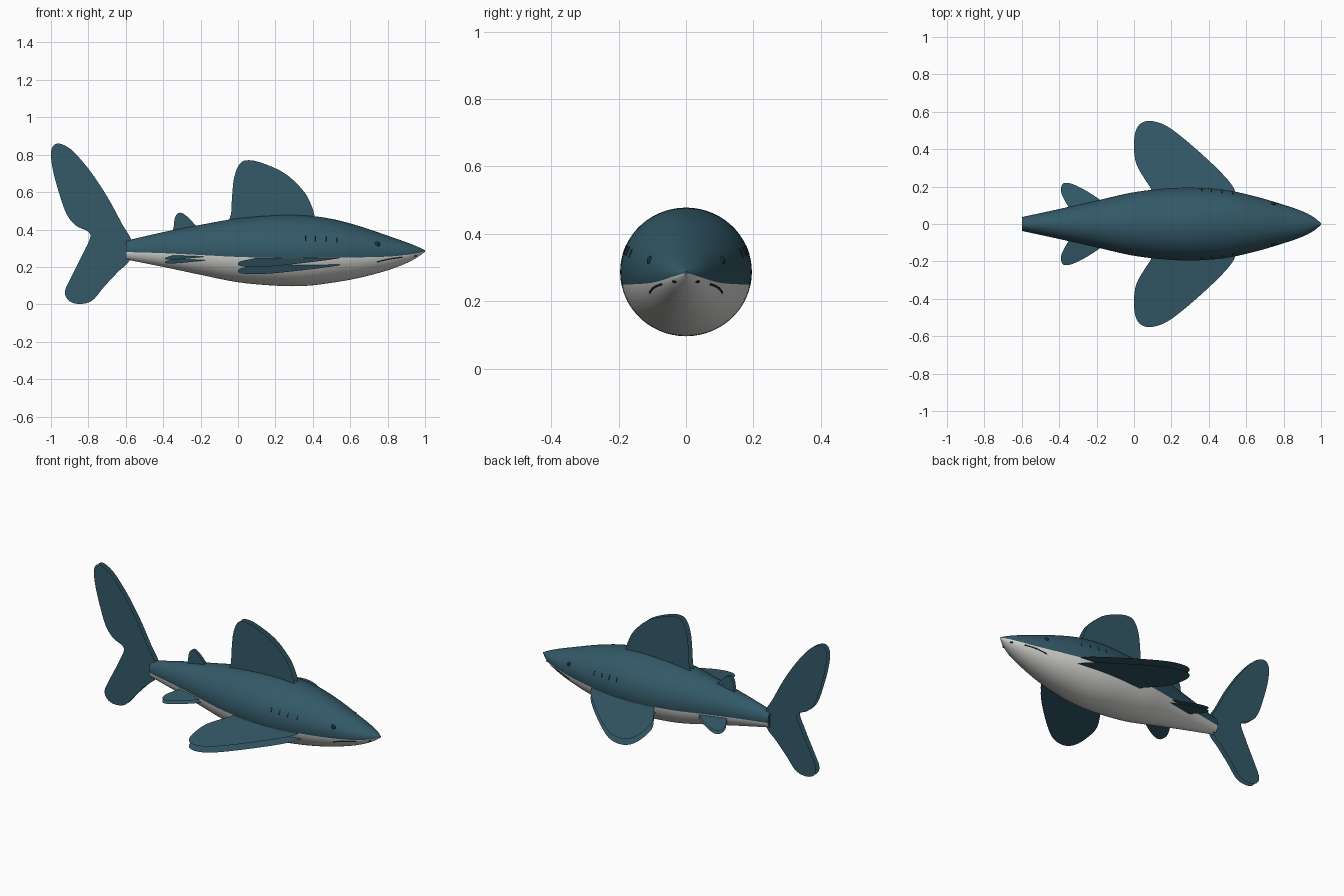
import bpy, bmesh, math
from mathutils import Vector

if "Cube" in bpy.data.objects:
    bpy.data.objects.remove(bpy.data.objects["Cube"])


def material(name, rgb):
    m = bpy.data.materials.new(name)
    m.diffuse_color = (*rgb, 1)
    m.use_nodes = True
    m.node_tree.nodes["Principled BSDF"].inputs["Base Color"].default_value = m.diffuse_color
    return m


TEAL = material("teal skin", (0.033, 0.100, 0.138))
WHITE = material("pale belly", (0.72, 0.72, 0.69))
DARK = material("dark detail", (0.012, 0.03, 0.04))


def finish(bm, name, mats, angle=40):
    bmesh.ops.recalc_face_normals(bm, faces=bm.faces[:])
    me = bpy.data.meshes.new(name)
    bm.to_mesh(me)
    bm.free()
    ob = bpy.data.objects.new(name, me)
    bpy.context.collection.objects.link(ob)
    for m in mats:
        me.materials.append(m)
    bpy.ops.object.select_all(action='DESELECT')
    ob.select_set(True)
    bpy.context.view_layer.objects.active = ob
    bpy.ops.object.shade_smooth_by_angle(angle=math.radians(angle))
    return ob


def catmull(a, b, c, d, t):
    return 0.5 * (2 * b + (c - a) * t + (2 * a - 5 * b + 4 * c - d) * t * t
                  + (3 * b - a - 3 * c + d) * t ** 3)


# Body stations: x, top z, bottom z, half width
STATIONS = [Vector(s) for s in (
    (-0.60, 0.340, 0.240, 0.037), (-0.40, 0.386, 0.200, 0.080),
    (-0.20, 0.425, 0.158, 0.125), (0.00, 0.460, 0.118, 0.170),
    (0.20, 0.476, 0.100, 0.192), (0.35, 0.476, 0.098, 0.194),
    (0.50, 0.457, 0.115, 0.180), (0.65, 0.418, 0.142, 0.147),
    (0.80, 0.367, 0.182, 0.103), (0.90, 0.332, 0.220, 0.068),
    (0.96, 0.308, 0.252, 0.037), (1.00, 0.289, 0.281, 0.004))]


def section(i, t):
    n = len(STATIONS) - 1
    return catmull(STATIONS[max(i - 1, 0)], STATIONS[i], STATIONS[i + 1],
                   STATIONS[min(i + 2, n)], t)


def ring_point(s, angle, lift=0):
    return Vector((s[0], math.cos(angle) * (s[3] + lift),
                   (s[1] + s[2]) / 2 + math.sin(angle) * ((s[1] - s[2]) / 2 + lift)))


def skin(x, degrees, side, lift=0.0):
    """Point on the body surface at x, at an angle above the middle line."""
    i = max(k for k in range(len(STATIONS) - 1) if STATIONS[k][0] <= x)
    a, b = STATIONS[i], STATIONS[i + 1]
    s = section(i, (x - a[0]) / (b[0] - a[0]))
    p = ring_point(s, math.radians(degrees), lift)
    p.y *= side
    return p


# Body: lofted rings, belly faces below a constant ring angle are pale
SEG, STEP = 60, 5
sections = [section(i, k / STEP) for i in range(len(STATIONS) - 1) for k in range(STEP)]
sections.append(STATIONS[-1])
bm = bmesh.new()
rings = [[bm.verts.new(ring_point(s, 2 * math.pi * k / SEG)) for k in range(SEG)]
         for s in sections]
for r0, r1 in zip(rings, rings[1:]):
    for k in range(SEG):
        j = (k + 1) % SEG
        f = bm.faces.new((r0[k], r0[j], r1[j], r1[k]))
        mid = (k + 0.5) * 360 / SEG
        f.material_index = 1 if 192 < mid < 348 else 0
bm.faces.new(rings[0])
bm.faces.new(rings[-1])
finish(bm, "body", [TEAL, WHITE])


def fin(name, points, thick, rim, place, steps=5):
    """Rounded outline, inset and swollen on both sides, then placed by a rule."""
    n = len(points)
    pts = [Vector(p) for p in points]
    bm = bmesh.new()
    outline = []
    for i in range(n):
        for k in range(steps):
            p = catmull(pts[i - 1], pts[i], pts[(i + 1) % n], pts[(i + 2) % n], k / steps)
            outline.append(bm.verts.new((p.x, p.y, 0)))
    face = bm.faces.new(outline)
    for inset, height in ((rim * 0.35, 0.5), (rim * 0.65, 1.0)):
        bmesh.ops.inset_region(bm, faces=[face], thickness=inset, use_even_offset=True)
        for v in face.verts:
            v.co.z = thick * height
    copy = bmesh.ops.duplicate(bm, geom=bm.verts[:] + bm.edges[:] + bm.faces[:])
    for v in copy["geom"]:
        if isinstance(v, bmesh.types.BMVert):
            v.co.z *= -1
    bmesh.ops.remove_doubles(bm, verts=bm.verts[:], dist=0.0002)
    for v in bm.verts:
        v.co = place(v.co)
    return finish(bm, name, [TEAL], 50)


def upright(p):
    return Vector((p.x, p.z, p.y))


# Upright fins: outlines in x, z
fin("dorsal_fin", [(-0.03, 0.42), (-0.035, 0.50), (-0.03, 0.60), (-0.02, 0.68),
                   (0.005, 0.745), (0.045, 0.77), (0.125, 0.757), (0.25, 0.70),
                   (0.345, 0.612), (0.39, 0.535), (0.41, 0.46), (0.39, 0.42),
                   (0.18, 0.41)], 0.018, 0.06, upright)
fin("rear_dorsal_fin", [(-0.34, 0.36), (-0.343, 0.42), (-0.335, 0.468), (-0.31, 0.49),
                        (-0.27, 0.468), (-0.22, 0.412), (-0.20, 0.37)],
    0.010, 0.022, upright)
fin("tail_fin", [(-0.565, 0.33), (-0.62, 0.43), (-0.69, 0.56), (-0.76, 0.67),
                 (-0.82, 0.75), (-0.895, 0.83), (-0.965, 0.86), (-0.999, 0.82),
                 (-0.99, 0.72), (-0.955, 0.59), (-0.915, 0.48), (-0.865, 0.42),
                 (-0.79, 0.375), (-0.825, 0.28), (-0.89, 0.15), (-0.925, 0.07),
                 (-0.905, 0.02), (-0.85, 0.002), (-0.78, 0.02), (-0.715, 0.095),
                 (-0.64, 0.175), (-0.58, 0.235)], 0.016, 0.045, upright)

# Paired fins: outlines in x, y, drooping outward
PECTORAL = [(0.13, 0.12), (0.09, 0.19), (0.015, 0.315), (0.0, 0.42), (0.01, 0.50),
            (0.045, 0.543), (0.11, 0.548), (0.20, 0.508), (0.35, 0.385),
            (0.485, 0.255), (0.54, 0.175), (0.52, 0.12)]
PELVIC = [(-0.33, 0.05), (-0.35, 0.09), (-0.385, 0.155), (-0.39, 0.195), (-0.37, 0.22),
          (-0.315, 0.208), (-0.235, 0.165), (-0.16, 0.11), (-0.14, 0.06)]
for label, side in (("left", 1), ("right", -1)):
    fin(label + "_pectoral_fin", PECTORAL, 0.019, 0.06,
        lambda p: Vector((p.x, side * p.y, 0.252 - 0.13 * p.y + p.z)))
    fin(label + "_pelvic_fin", PELVIC, 0.010, 0.025,
        lambda p: Vector((p.x, side * p.y, 0.268 - 0.18 * p.y + p.z)))


def blob(name, loc, size, mat):
    bm = bmesh.new()
    bmesh.ops.create_uvsphere(bm, u_segments=16, v_segments=10, radius=1)
    for v in bm.verts:
        v.co = Vector([c * s for c, s in zip(v.co, size)]) + loc
    finish(bm, name, [mat], 180)


def groove(name, points, radius, mat):
    cu = bpy.data.curves.new(name, 'CURVE')
    cu.dimensions = '3D'
    cu.bevel_depth = radius
    cu.bevel_resolution = 2
    cu.use_fill_caps = True
    sp = cu.splines.new('POLY')
    sp.points.add(len(points) - 1)
    for q, p in zip(sp.points, points):
        q.co = (*p, 1)
    cu.materials.append(mat)
    bpy.context.collection.objects.link(bpy.data.objects.new(name, cu))


# Face details on both sides: eye, nostril, mouth line, gill slits
for label, side in (("left", 1), ("right", -1)):
    blob(label + "_eye", skin(0.74, 24, side, -0.003), (0.015, 0.008, 0.015), DARK)
    blob(label + "_nostril", skin(0.945, -38, side, -0.002), (0.010, 0.008, 0.004), DARK)
    groove(label + "_mouth", [skin(0.74 + 0.015 * k, -27 + 10 * math.sin(k / 9 * math.pi / 2)
                                   - 5 * (k / 9) ** 2, side) for k in range(10)],
           0.003, DARK)
    for g, x in enumerate((0.36, 0.415, 0.47, 0.53)):
        groove(f"{label}_gill_{g + 1}", [skin(x, a, side) for a in (16, 19, 22, 25)],
               0.0025, DARK)
